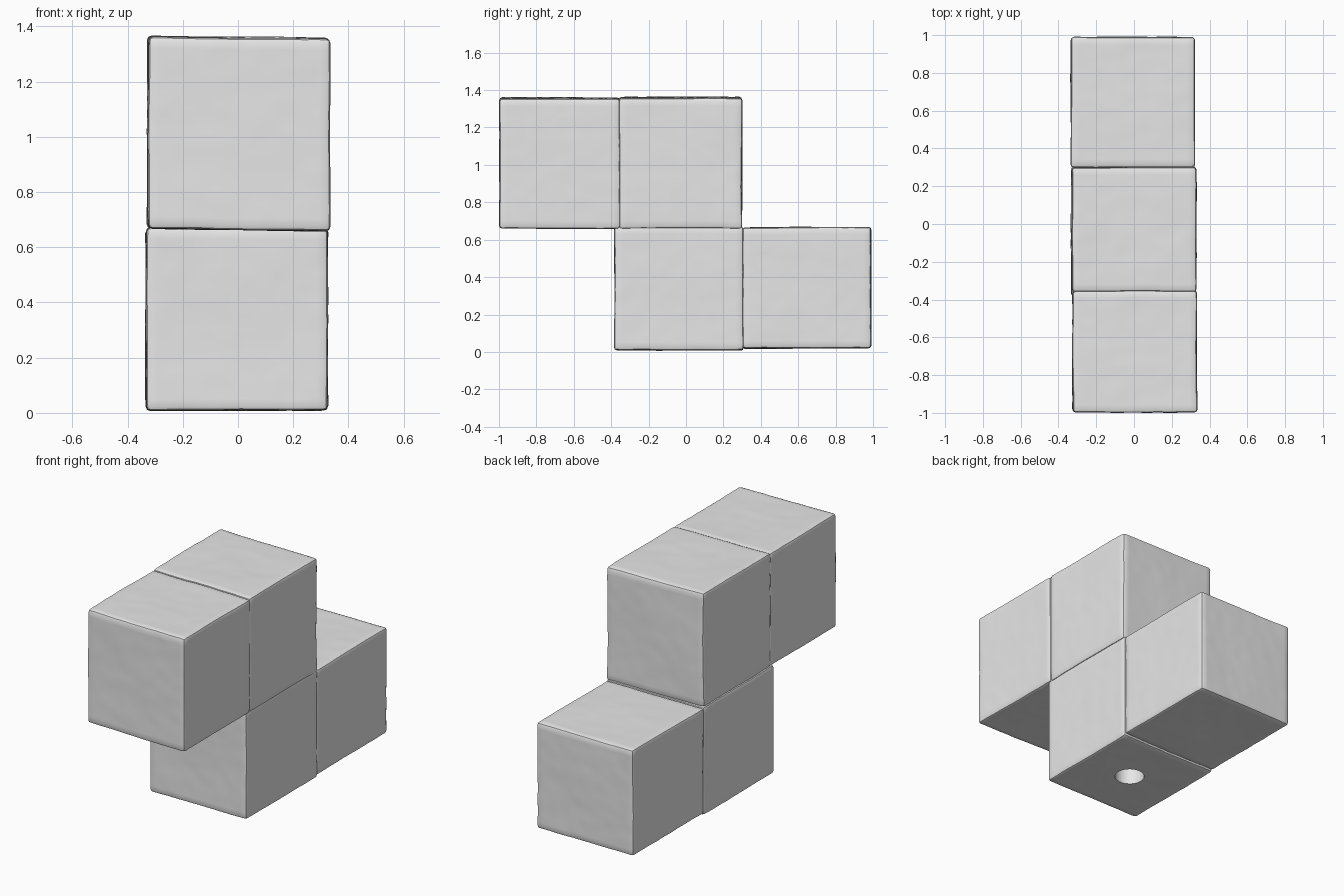
import bpy, bmesh, math
from mathutils import Vector, noise

cube = bpy.data.objects.get("Cube")
if cube:
    bpy.data.objects.remove(cube, do_unlink=True)

# One stone-grey material
grey = bpy.data.materials.new("light grey")
grey.use_nodes = True
grey.diffuse_color = (0.8, 0.8, 0.8, 1)
grey.node_tree.nodes["Principled BSDF"].inputs["Base Color"].default_value = (0.8, 0.8, 0.8, 1)


def link(name, bm):
    mesh = bpy.data.meshes.new(name)
    bm.to_mesh(mesh)
    bm.free()
    obj = bpy.data.objects.new(name, mesh)
    bpy.context.collection.objects.link(obj)
    mesh.materials.append(grey)
    return obj


def block(name, low, high, tilt=0.0):
    """Hand-worn cube: rounded edges and slightly uneven faces."""
    low, high = Vector(low), Vector(high)
    size, mid = high - low, (low + high) / 2
    bm = bmesh.new()
    bmesh.ops.create_cube(bm, size=1)
    for v in bm.verts:
        v.co = mid + v.co * size
    bmesh.ops.bevel(bm, geom=bm.edges[:], offset=0.016, segments=2,
                    profile=0.5, affect='EDGES')
    long_edges = [e for e in bm.edges if e.calc_length() > 0.1]
    bmesh.ops.subdivide_edges(bm, edges=long_edges, cuts=24, use_grid_fill=True)
    for v in bm.verts:
        wobble = noise.noise_vector(v.co * 3) * 0.004 + noise.noise_vector(v.co * 14) * 0.0015
        v.co += wobble
        v.co.z = max(0, v.co.z - tilt * v.co.x)
    bmesh.ops.recalc_face_normals(bm, faces=bm.faces[:])
    return link(name, bm)


# Upper pair reaches forward, lower pair reaches back
blocks = [
    block("upper_front_block", (-0.325, -0.998, 0.663), (0.333, -0.352, 1.358), 0.012),
    block("upper_back_block", (-0.328, -0.358, 0.663), (0.33, 0.3, 1.361), 0.012),
    block("lower_front_block", (-0.332, -0.383, 0.008), (0.325, 0.307, 0.672)),
    block("lower_back_block", (-0.334, 0.301, 0.018), (0.322, 0.99, 0.667)),
]

# Round socket in the underside
bm = bmesh.new()
bmesh.ops.create_cone(bm, cap_ends=True, segments=40, radius1=0.084, radius2=0.084, depth=0.4)
bmesh.ops.translate(bm, verts=bm.verts[:], vec=(0, -0.04, 0))
cutter = link("socket_cutter", bm)
cutter.hide_render = True
cut = blocks[2].modifiers.new("socket", 'BOOLEAN')
cut.operation = 'DIFFERENCE'
cut.object = cutter
bpy.context.view_layer.objects.active = blocks[2]
bpy.ops.object.modifier_apply(modifier=cut.name)
bpy.data.objects.remove(cutter, do_unlink=True)

# Smooth shading with the hard edges kept
bpy.ops.object.select_all(action='DESELECT')
for obj in blocks:
    obj.select_set(True)
bpy.context.view_layer.objects.active = blocks[0]
bpy.ops.object.shade_smooth_by_angle(angle=math.radians(40))
